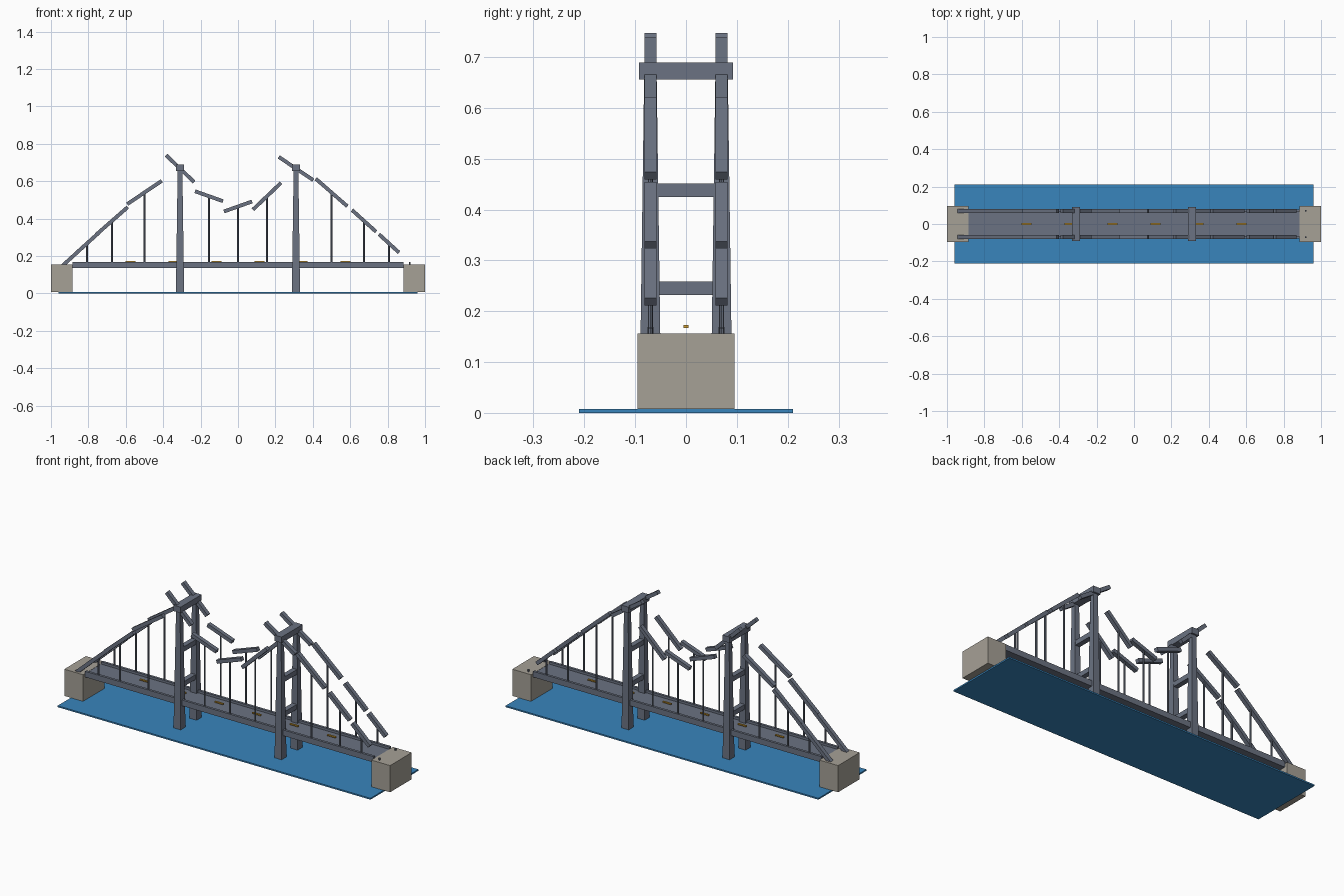
import bpy, bmesh, math
from mathutils import Matrix, Vector

if "Cube" in bpy.data.objects:
    bpy.data.objects.remove(bpy.data.objects["Cube"])


def srgb(r, g, b):
    f = lambda c: c / 12.92 if c <= 0.04045 else ((c + 0.055) / 1.055) ** 2.4
    return (f(r), f(g), f(b), 1.0)


def material(name, col):
    m = bpy.data.materials.new(name)
    m.diffuse_color = srgb(*col)
    m.use_nodes = True
    m.node_tree.nodes["Principled BSDF"].inputs["Base Color"].default_value = m.diffuse_color
    return m


STEEL = material("steel_grey", (0.42, 0.45, 0.51))
STONE = material("stone", (0.65, 0.63, 0.59))
WATER = material("water_blue", (0.22, 0.52, 0.74))
YELLOW = material("lane_yellow", (0.80, 0.61, 0.20))


def finish(name, bm, mat):
    bmesh.ops.recalc_face_normals(bm, faces=bm.faces)
    me = bpy.data.meshes.new(name)
    bm.to_mesh(me)
    bm.free()
    me.materials.append(mat)
    ob = bpy.data.objects.new(name, me)
    bpy.context.collection.objects.link(ob)
    return ob


def box(name, x, y, z, mat, tilt=0.0, taper=1.0):
    """Box from (min, max) ranges; tilt turns it in the xz plane, taper narrows the top."""
    bm = bmesh.new()
    bmesh.ops.create_cube(bm, size=1)
    for v in bm.verts:
        if v.co.z > 0:
            v.co.x *= taper
            v.co.y *= taper
    size = Vector((x[1] - x[0], y[1] - y[0], z[1] - z[0]))
    mid = Vector((x[0] + x[1], y[0] + y[1], z[0] + z[1])) / 2
    bm.transform(Matrix.Translation(mid) @ Matrix.Rotation(-tilt, 4, 'Y') @ Matrix.Diagonal((*size, 1)))
    return finish(name, bm, mat)


def around(c, w):
    return (c - w / 2, c + w / 2)


def rod(name, x, y, z0, z1, r, mat):
    bm = bmesh.new()
    bmesh.ops.create_cone(bm, cap_ends=True, segments=8, radius1=r, radius2=r, depth=z1 - z0,
                          matrix=Matrix.Translation((x, y, (z0 + z1) / 2)))
    return finish(name, bm, mat)


SIDE_Y = 0.07
TOWER_X = 0.31

# water, abutments and deck
box("water", (-0.96, 0.96), (-0.21, 0.21), (0, 0.008), WATER)
for s in (-1, 1):
    box("abutment", around(s * 0.9425, 0.115), (-0.095, 0.095), (0.008, 0.156), STONE)
box("deck", (-0.885, 0.885), (-0.07, 0.07), (0.136, 0.155), STEEL)
for s in (-1, 1):
    box("edge_girder", (-0.885, 0.885), around(s * SIDE_Y, 0.014), (0.136, 0.168), STEEL)

# lane marks
for i in range(6):
    box("lane_mark", around((i - 2.5) * 0.23, 0.052), around(0, 0.010), (0.167, 0.173), YELLOW)

# towers: tapered legs, top beam and two cross beams
for tx in (-TOWER_X, TOWER_X):
    for s in (-1, 1):
        box("tower_leg", around(tx, 0.044), around(s * SIDE_Y, 0.043), (0.003, 0.667), STEEL, taper=0.57)
    box("tower_top_beam", around(tx, 0.044), (-0.092, 0.092), (0.656, 0.689), STEEL)
    for z in (0.245, 0.438):
        box("tower_cross_beam", around(tx, 0.028), (-0.06, 0.06), around(z, 0.027), STEEL)

# cable: each link is centred on its point and aims at the next one
half = [(0, 0.465), (0.155, 0.520), (0.31, 0.668), (0.50, 0.540),
        (0.674, 0.388), (0.807, 0.268), (0.918, 0.167)]
points = [(-x, z) for x, z in reversed(half[1:])] + half
for s in (-1, 1):
    y = s * SIDE_Y
    for (x0, z0), (x1, z1) in zip(points, points[1:]):
        length = math.hypot(x1 - x0, z1 - z0) * 0.97
        box("cable_link", around(x0, length), around(y, 0.023), around(z0, 0.020), STEEL,
            tilt=math.atan2(z1 - z0, x1 - x0))
    # hangers at every point except the towers
    for x, z in points:
        if abs(x) != TOWER_X:
            rod("hanger", x, y, 0.145, z, 0.005, STEEL)
